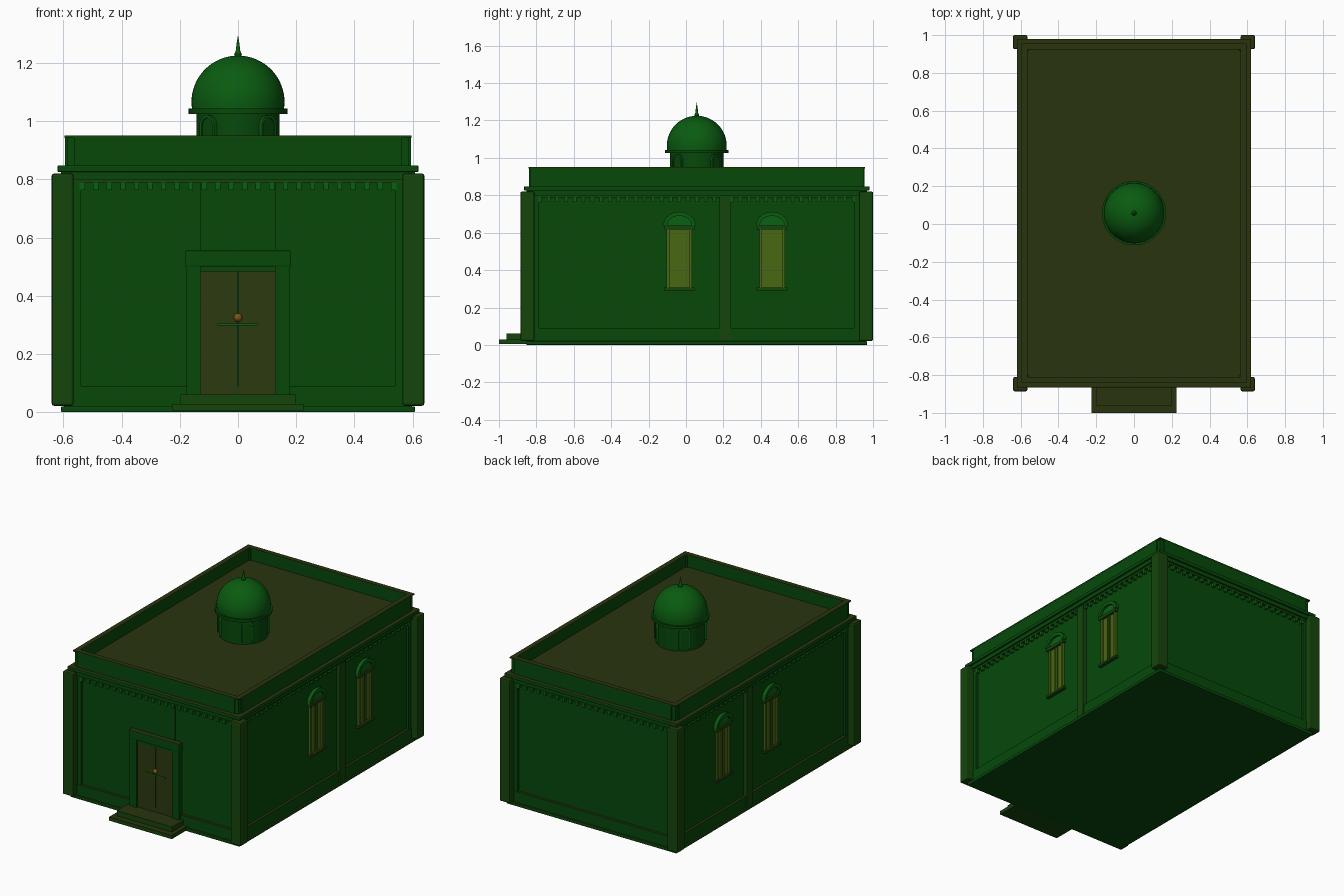
import bpy, bmesh
from math import sin, cos, pi, radians
from mathutils import Matrix

if "Cube" in bpy.data.objects:
    bpy.data.objects.remove(bpy.data.objects["Cube"])

YC, D = 0.0575, 0.303        # building centre in y, extra half depth over half width


def material(name, c):
    m = bpy.data.materials.new(name)
    m.diffuse_color = (*c, 1)
    m.use_nodes = True
    m.node_tree.nodes["Principled BSDF"].inputs["Base Color"].default_value = m.diffuse_color
    return m


GREEN = material("green_wall", (0.002, 0.066, 0.003))
TRIM = material("olive_trim", (0.007, 0.06, 0.003))
BROWN = material("brown_roof", (0.022, 0.034, 0.004))
DOOR = material("brown_door", (0.025, 0.042, 0.005))
GLASS = material("window_panel", (0.065, 0.14, 0.007))
LIGHT = material("light_green", (0.003, 0.12, 0.006))
DOME = material("dome_green", (0.003, 0.105, 0.005))
KNOB = material("door_knob", (0.2, 0.09, 0.01))


def finish(name, bm, mat, M=None, bevel=0, smooth=False):
    bmesh.ops.recalc_face_normals(bm, faces=bm.faces)
    if M:
        bm.transform(M)
    bm.normal_update()
    # upward faces of the masonry are brown
    if mat in (GREEN, TRIM) and not smooth:
        for f in bm.faces:
            f.material_index = int(f.normal.z > 0.9)
    me = bpy.data.meshes.new(name)
    me.materials.append(mat)
    me.materials.append(BROWN)
    bm.to_mesh(me)
    bm.free()
    ob = bpy.data.objects.new(name, me)
    bpy.context.collection.objects.link(ob)
    if bevel:
        b = ob.modifiers.new("bevel", 'BEVEL')
        b.width, b.segments = bevel, 2
    if smooth:
        bpy.ops.object.select_all(action='DESELECT')
        ob.select_set(True)
        bpy.context.view_layer.objects.active = ob
        bpy.ops.object.shade_smooth_by_angle(angle=radians(35))
    return ob


def boxes(name, items, mat, M=None, bevel=0):
    """items: (x0, x1, y0, y1, z0, z1)"""
    bm = bmesh.new()
    for x0, x1, y0, y1, z0, z1 in items:
        T = Matrix.Translation(((x0 + x1) / 2, (y0 + y1) / 2, (z0 + z1) / 2))
        bmesh.ops.create_cube(bm, size=1, matrix=T @ Matrix.Diagonal((x1 - x0, y1 - y0, z1 - z0, 1)))
    return finish(name, bm, mat, M, bevel)


def prism(name, pts, y0, y1, mat, M=None):
    bm = bmesh.new()
    f = bm.faces.new([bm.verts.new((x, y0, z)) for x, z in pts])
    r = bmesh.ops.extrude_face_region(bm, geom=[f])
    bmesh.ops.translate(bm, vec=(0, y1 - y0, 0), verts=[v for v in r['geom'] if isinstance(v, bmesh.types.BMVert)])
    return finish(name, bm, mat, M)


def lathe(name, prof, mat, M, steps=48):
    bm = bmesh.new()
    vs = [bm.verts.new((r, 0, z)) for r, z in prof]
    es = [bm.edges.new(p) for p in zip(vs, vs[1:])]
    bmesh.ops.spin(bm, geom=vs + es, axis=(0, 0, 1), cent=(0, 0, 0), angle=2 * pi, steps=steps)
    bmesh.ops.remove_doubles(bm, verts=bm.verts, dist=1e-5)
    return finish(name, bm, mat, M, smooth=True)


def arc(rx, rz, z, n=14):
    return [(rx * cos(pi * i / n), z + rz * sin(pi * i / n)) for i in range(n + 1)]


def block(name, h, z0, z1, mat, bevel=0):
    return boxes(name, [(-h, h, YC - h - D, YC + h + D, z0, z1)], mat, None, bevel)


def frame(name, h, t, z0, z1, mat, notch=0):
    """Hollow rectangle of four walls, optionally stopping short of the corners."""
    k = h + D
    n = h - notch
    m = k - max(t, notch)
    items = [(-n, n, *sorted((YC + s * k, YC + s * (k - t))), z0, z1) for s in (-1, 1)]
    items += [(*sorted((s * h, s * (h - t))), YC - m, YC + m, z0, z1) for s in (-1, 1)]
    return boxes(name, items, mat)


def corners(name, a, b, z0, z1, mat, bevel=0):
    items = []
    for sx in (-1, 1):
        for sy in (-1, 1):
            x = sorted((sx * a, sx * b))
            y = sorted((YC + sy * (a + D), YC + sy * (b + D)))
            items.append((*x, *y, z0, z1))
    return boxes(name, items, mat, None, bevel)


# Main body, plinth, cornice, roof
block("walls", 0.58, 0.01, 0.86, GREEN)
block("base_slab", 0.608, 0.0, 0.02, GREEN, 0.004)
block("plinth", 0.597, 0.02, 0.09, GREEN)
block("frieze", 0.598, 0.787, 0.81, TRIM)
block("cornice_lower", 0.608, 0.80, 0.83, GREEN)
block("cornice_upper", 0.62, 0.825, 0.848, GREEN, 0.004)
block("roof", 0.57, 0.85, 0.87, BROWN)

# Parapet with recessed corner posts and thin coping
frame("parapet", 0.595, 0.03, 0.848, 0.942, GREEN, 0.032)
corners("parapet_post", 0.555, 0.588, 0.848, 0.942, GREEN)
frame("coping", 0.596, 0.032, 0.942, 0.95, TRIM)

# Corner pillars
corners("corner_pillar", 0.565, 0.64, 0.022, 0.82, TRIM, 0.008)

# Dentils and edge strips on each face
for name, half, off, rot in (("front", 0.58, 0.883, 0), ("back", 0.58, 0.883, 180),
                             ("right", 0.883, 0.58, 90), ("left", 0.883, 0.58, -90)):
    M = Matrix.Translation((0, YC, 0)) @ Matrix.Rotation(radians(rot), 4, 'Z')
    n = round((half - 0.045) * 2 / 0.046)
    step = (half - 0.045) * 2 / n
    xs = [-half + 0.045 + i * step for i in range(n + 1)]
    boxes(name + "_dentils", [(x - 0.009, x + 0.009, -off - 0.017, -off + 0.01, 0.764, 0.788) for x in xs], LIGHT, M)
    e = half - 0.02
    boxes(name + "_edge_strips", [(s * e - 0.02, s * e + 0.02, -off - 0.014, -off + 0.01, 0.09, 0.79) for s in (-1, 1)], GREEN, M)

# Side pilasters and arched windows
for side, rot in (("right", 90), ("left", -90)):
    R = Matrix.Rotation(radians(rot), 4, 'Z')
    boxes(side + "_pilaster", [(-0.03, 0.03, -0.605, -0.57, 0.022, 0.79)], TRIM, Matrix.Translation((0, 0.21, 0)) @ R)
    for i, y in enumerate((-0.035, 0.46)):
        M = Matrix.Translation((0, y, 0)) @ R
        tag = f"{side}_window_{i}"
        boxes(tag + "_panel", [(-0.066, 0.066, -0.584, -0.57, 0.3, 0.63)], GLASS, M)
        boxes(tag + "_frame", [(-0.068, -0.054, -0.594, -0.57, 0.3, 0.63), (0.054, 0.068, -0.594, -0.57, 0.3, 0.63),
                               (-0.013, -0.007, -0.59, -0.57, 0.3, 0.62), (0.007, 0.013, -0.59, -0.57, 0.3, 0.62)], GLASS, M)
        boxes(tag + "_sill", [(-0.083, 0.083, -0.602, -0.57, 0.292, 0.306), (-0.08, 0.08, -0.6, -0.57, 0.618, 0.638)], TRIM, M)
        prism(tag + "_tympanum", arc(0.066, 0.052, 0.638), -0.587, -0.57, LIGHT, M)
        prism(tag + "_arch", arc(0.086, 0.074, 0.638) + arc(0.066, 0.052, 0.638)[::-1], -0.602, -0.57, DOME, M)

# Front entrance
F = YC - 0.883
boxes("panel_above_door", [(-0.13, 0.13, F - 0.006, F + 0.01, 0.55, 0.79)], GREEN)
boxes("door_leaves", [(-0.13, -0.002, F - 0.02, F, 0.06, 0.49), (0.002, 0.13, F - 0.02, F, 0.06, 0.49)], DOOR)
boxes("door_jambs", [(-0.177, -0.128, F - 0.032, F, 0.05, 0.505), (0.128, 0.177, F - 0.032, F, 0.05, 0.505)], GREEN)
boxes("door_head", [(-0.13, 0.13, F - 0.026, F, 0.483, 0.505)], GREEN)
boxes("door_lintel", [(-0.181, 0.181, F - 0.038, F, 0.5, 0.555)], GREEN, None, 0.004)
boxes("door_bar", [(-0.07, 0.07, F - 0.026, F - 0.016, 0.297, 0.304)], LIGHT)
bm = bmesh.new()
bmesh.ops.create_uvsphere(bm, u_segments=16, v_segments=10, radius=0.015)
finish("door_knob", bm, KNOB, Matrix.Translation((0, F - 0.022, 0.325)), smooth=True)
boxes("steps", [(-0.225, 0.225, -1.0, F, 0.004, 0.028), (-0.198, 0.198, -0.96, F, 0.028, 0.06)], TRIM)

# Lantern drum, rim, dome and finial
C = Matrix.Translation((0, YC, 0))
lathe("drum", [(0, 0.86), (0.143, 0.86), (0.143, 1.03), (0, 1.03)], GREEN, C)
lathe("dome_rim", [(0, 1.025), (0.17, 1.025), (0.17, 1.043), (0, 1.043)], GREEN, C)
N = 16
lathe("dome", [(0, 1.04), (0.158, 1.04)] + [(0.16 * cos(i * pi / 2 / N), 1.065 + 0.16 * sin(i * pi / 2 / N)) for i in range(N)] + [(0, 1.225)], DOME, C)
lathe("finial", [(0, 1.215), (0.011, 1.22), (0.013, 1.23), (0.008, 1.24), (0.005, 1.265), (0, 1.295)], DOME, C, 16)
for i in range(4):
    M = C @ Matrix.Rotation(radians(45 + 90 * i), 4, 'Z')
    outer, inner = (arc(r, r, 0.985, 10) for r in (0.036, 0.026))
    prism(f"drum_window_{i}", [(0.026, 0.89)] + inner + [(-0.026, 0.89)], -0.146, -0.13, GREEN, M)
    prism(f"drum_window_frame_{i}", [(0.036, 0.885)] + outer + [(-0.036, 0.885), (-0.026, 0.885)] + inner[::-1] + [(0.026, 0.885)],
          -0.152, -0.13, DOME, M)
